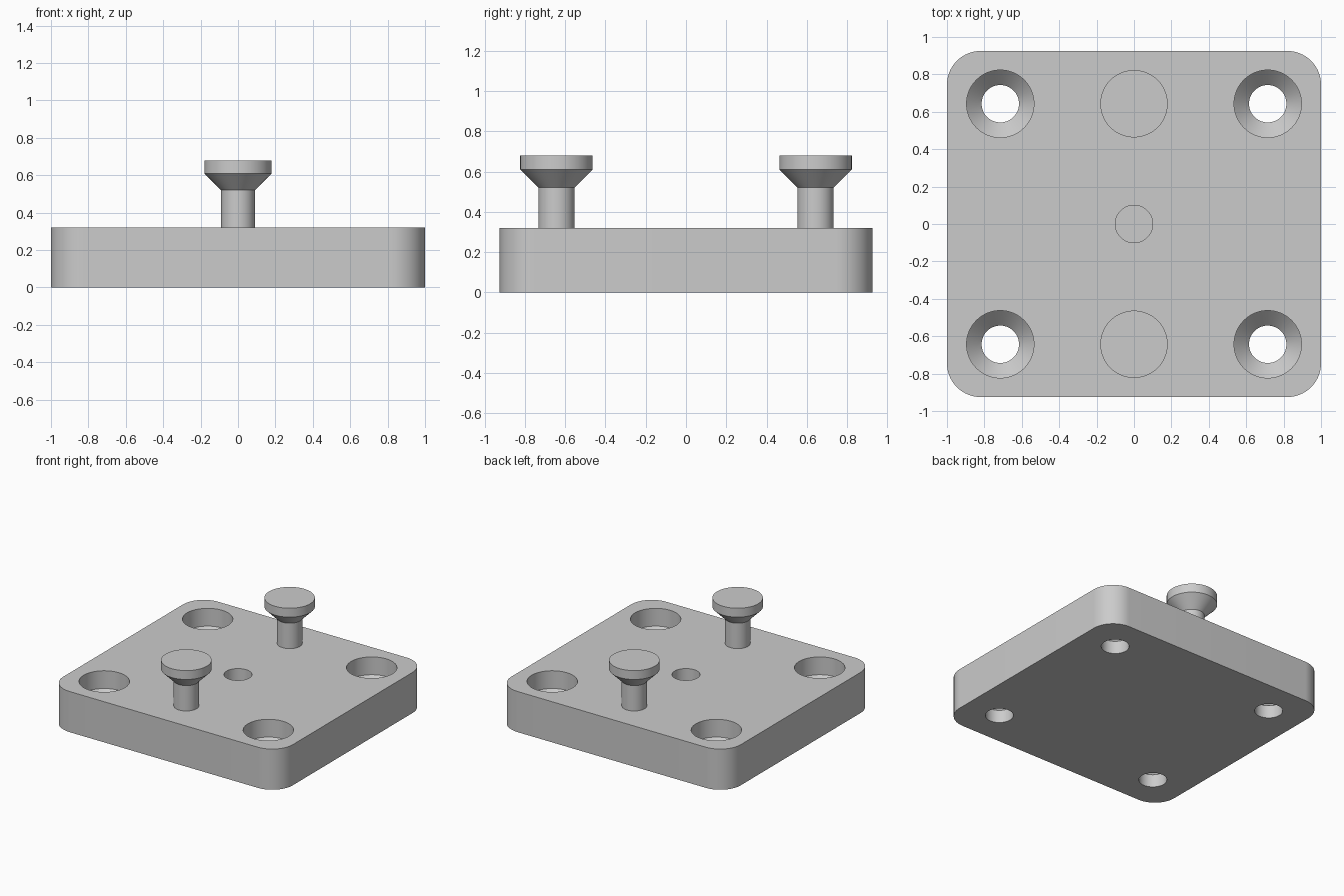
import bpy
import bmesh
from math import cos, sin, pi, radians

SEGMENTS = 64
HALF_X, HALF_Y, THICK = 1.0, 0.925, 0.32
CORNER = 0.18
HOLE_X, HOLE_Y = 0.715, 0.643

default = bpy.data.objects.get("Cube")
if default:
    bpy.data.objects.remove(default, do_unlink=True)

grey = bpy.data.materials.new("plain grey")
grey.use_nodes = True
colour = (0.6, 0.6, 0.6, 1.0)
grey.diffuse_color = colour
grey.node_tree.nodes["Principled BSDF"].inputs["Base Color"].default_value = colour


def finish(bm, name):
    """Turn a bmesh into a named grey object."""
    bmesh.ops.recalc_face_normals(bm, faces=bm.faces)
    mesh = bpy.data.meshes.new(name)
    bm.to_mesh(mesh)
    bm.free()
    mesh.materials.append(grey)
    obj = bpy.data.objects.new(name, mesh)
    bpy.context.collection.objects.link(obj)
    return obj


def lathe(name, x, y, profile):
    """Closed round solid from (radius, height) pairs, bottom to top."""
    bm = bmesh.new()
    rings = []
    for radius, z in profile:
        angles = [2 * pi * i / SEGMENTS for i in range(SEGMENTS)]
        rings.append([bm.verts.new((x + radius * cos(a), y + radius * sin(a), z)) for a in angles])
    for low, high in zip(rings, rings[1:]):
        for i in range(SEGMENTS):
            j = (i + 1) % SEGMENTS
            bm.faces.new((low[i], low[j], high[j], high[i]))
    bm.faces.new(rings[0])
    bm.faces.new(rings[-1])
    return finish(bm, name)


def smooth(obj):
    bpy.ops.object.select_all(action="DESELECT")
    obj.select_set(True)
    bpy.context.view_layer.objects.active = obj
    bpy.ops.object.shade_smooth_by_angle(angle=radians(30))


# Base plate: rounded rectangle pulled up to its thickness
bm = bmesh.new()
outline = []
steps = 16
for quarter, (sx, sy) in enumerate([(1, 1), (-1, 1), (-1, -1), (1, -1)]):
    for i in range(steps + 1):
        a = (quarter + i / steps) * pi / 2
        outline.append(bm.verts.new((sx * (HALF_X - CORNER) + CORNER * cos(a),
                                     sy * (HALF_Y - CORNER) + CORNER * sin(a), 0)))
bottom = bm.faces.new(outline)
top = bmesh.ops.extrude_face_region(bm, geom=[bottom], use_keep_orig=True)["geom"]
bmesh.ops.translate(bm, vec=(0, 0, THICK), verts=[g for g in top if isinstance(g, bmesh.types.BMVert)])
plate = finish(bm, "base_plate")

# Four countersunk through holes and one blind centre hole
cutters = [lathe("countersink_cutter", sx * HOLE_X, sy * HOLE_Y,
                 [(0.1, -0.1), (0.1, 0.1), (0.18, 0.18), (0.18, 0.42)])
           for sx in (-1, 1) for sy in (-1, 1)]
cutters.append(lathe("centre_hole_cutter", 0, 0, [(0.1, 0.14), (0.1, 0.42)]))

bpy.ops.object.select_all(action="DESELECT")
bpy.context.view_layer.objects.active = plate
plate.select_set(True)
for cutter in cutters:
    cutter.hide_render = True
    cut = plate.modifiers.new("hole", "BOOLEAN")
    cut.operation = "DIFFERENCE"
    cut.solver = "EXACT"
    cut.object = cutter
    bpy.ops.object.modifier_apply(modifier=cut.name)
    bpy.data.objects.remove(cutter, do_unlink=True)
smooth(plate)

# Front and back studs with flared heads
for name, side in (("front_stud", -1), ("back_stud", 1)):
    smooth(lathe(name, 0, side * HOLE_Y,
                 [(0.09, THICK - 0.01), (0.09, 0.52), (0.18, 0.61), (0.18, 0.68)]))
